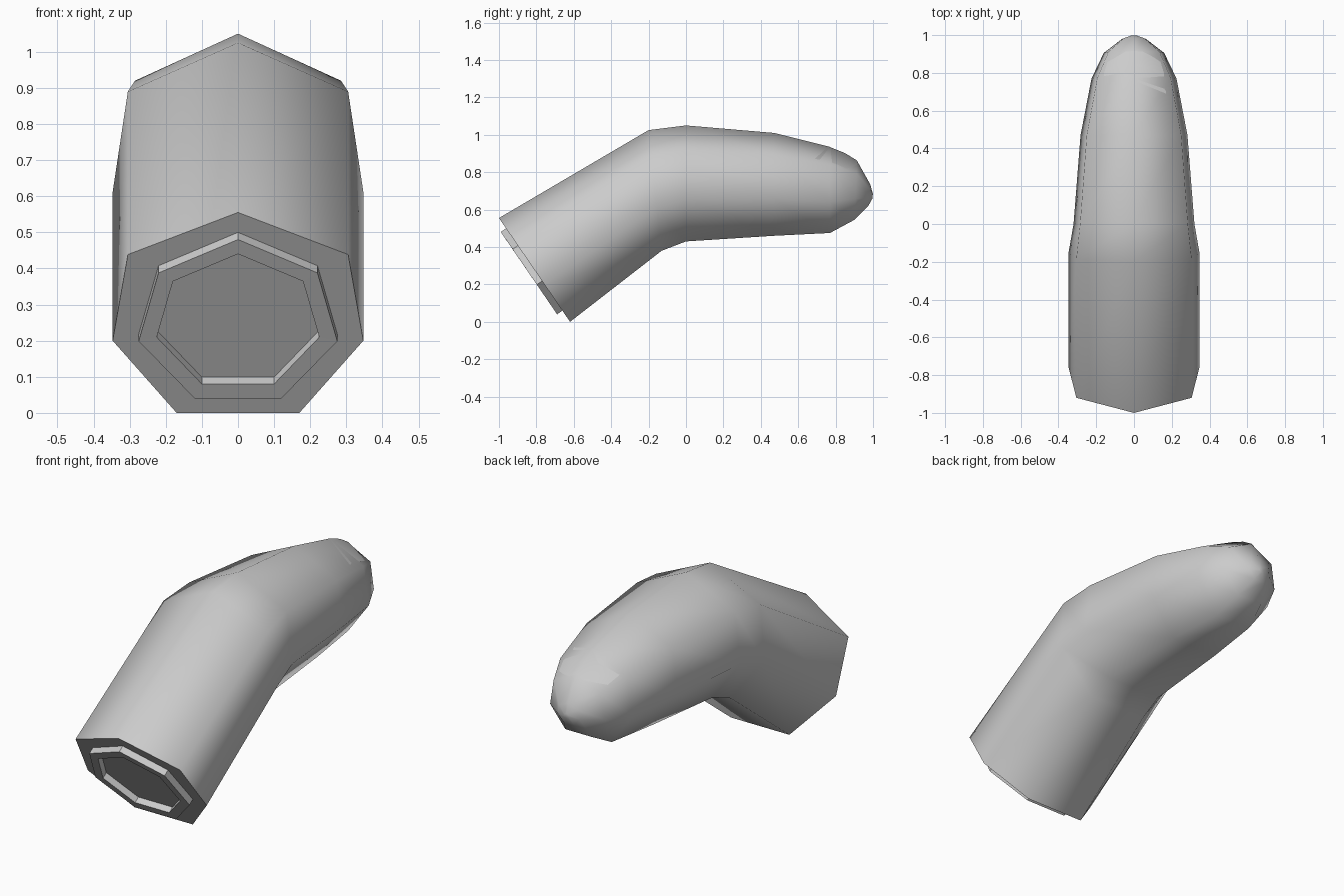
import bpy, bmesh, math

if "Cube" in bpy.data.objects:
    bpy.data.objects.remove(bpy.data.objects["Cube"])

T = (0.0, 0.21, 0.64, 1.0)   # heptagon heights from top to bottom


def loft(name, rings, cap_start, cap_end, smooth):
    """Loft seven-sided rings: (top y, top z, bottom y, bottom z, three half widths)."""
    bm = bmesh.new()
    loops = []
    for ty, tz, by, bz, w1, w2, w3 in rings:
        half = [(w, ty + (by - ty) * t, tz + (bz - tz) * t)
                for w, t in zip((0, w1, w2, w3), T)]
        pts = half + [(-x, y, z) for x, y, z in reversed(half[1:])]
        loops.append([bm.verts.new(p) for p in pts])
    for a, b in zip(loops, loops[1:]):
        for i in range(7):
            j = (i + 1) % 7
            bm.faces.new((a[i], a[j], b[j], b[i]))
    if cap_start:
        bm.faces.new(loops[0])
    if cap_end:
        bm.faces.new(loops[-1])
    bmesh.ops.recalc_face_normals(bm, faces=bm.faces)
    return finish(name, bm, smooth)


def finish(name, bm, smooth):
    me = bpy.data.meshes.new(name)
    bm.to_mesh(me)
    bm.free()
    ob = bpy.data.objects.new(name, me)
    bpy.context.collection.objects.link(ob)
    bpy.ops.object.select_all(action='DESELECT')
    ob.select_set(True)
    bpy.context.view_layer.objects.active = ob
    if smooth:
        bpy.ops.object.shade_smooth_by_angle(angle=math.radians(65))
    return ob


# Bent finger body, from the cut base to the rounded tip
loft("finger", [
    (-1.00, 0.555, -0.62, 0.00, 0.305, 0.347, 0.17),
    (-0.20, 1.025, -0.13, 0.38, 0.305, 0.347, 0.17),
    (0.00, 1.05, 0.00, 0.43, 0.285, 0.32, 0.155),
    (0.47, 1.01, 0.47, 0.46, 0.25, 0.283, 0.135),
    (0.77, 0.935, 0.77, 0.475, 0.195, 0.225, 0.105),
    (0.915, 0.86, 0.90, 0.545, 0.135, 0.16, 0.075),
    (0.985, 0.735, 0.975, 0.62, 0.055, 0.065, 0.03),
    (0.999, 0.685, 0.997, 0.66, 0.012, 0.014, 0.007),
], True, True, True)

# Raised joint plug on the base, with a shallow recess
loft("joint_plug", [
    (-0.962, 0.50, -0.661, 0.06, 0.22, 0.275, 0.12),
    (-0.990, 0.48, -0.689, 0.04, 0.22, 0.275, 0.12),
    (-0.963, 0.44, -0.716, 0.08, 0.18, 0.225, 0.10),
    (-0.936, 0.459, -0.689, 0.099, 0.18, 0.225, 0.10),
], False, True, False)

# Thin fingernail lying just proud of the fingertip
bm = bmesh.new()
rows = [[bm.verts.new(p) for p in ((-x, ys, zs), (0, yc, zc), (x, ys, zs))]
        for x, ys, zs, yc, zc in ((0.17, 0.69, 0.872, 0.76, 0.938),
                                  (0.158, 0.80, 0.845, 0.85, 0.902),
                                  (0.125, 0.912, 0.795, 0.915, 0.862))]
for a, b in zip(rows, rows[1:]):
    for i in range(2):
        bm.faces.new((a[i], a[i + 1], b[i + 1], b[i]))
bmesh.ops.recalc_face_normals(bm, faces=bm.faces)
if sum(f.normal.z for f in bm.faces) < 0:
    bmesh.ops.reverse_faces(bm, faces=bm.faces)
finish("fingernail", bm, True)
